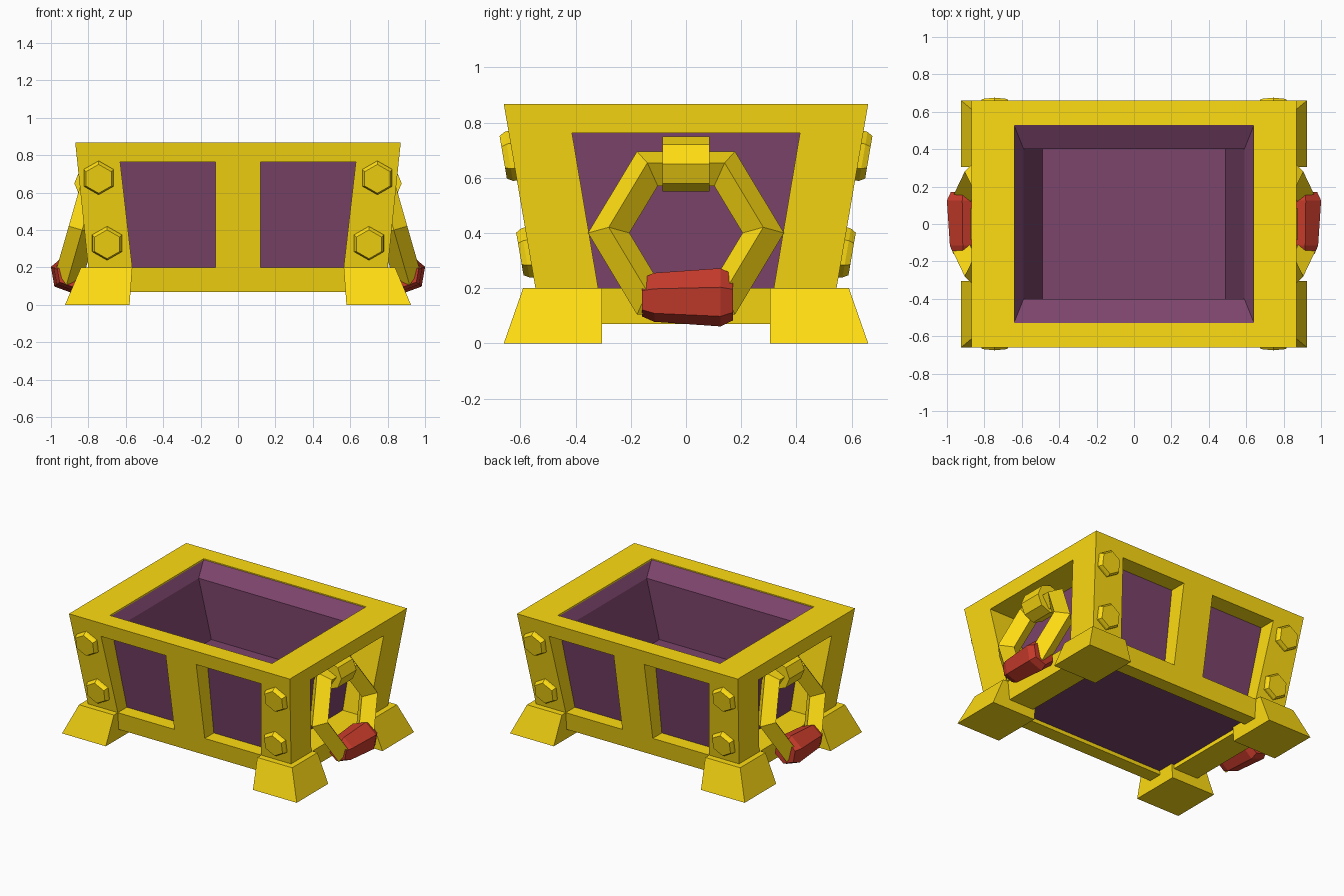
import bpy, bmesh
from math import radians, sin, cos, pi
from mathutils import Matrix, Vector

if "Cube" in bpy.data.objects:
    bpy.data.objects.remove(bpy.data.objects["Cube"])


def material(name, color):
    m = bpy.data.materials.new(name)
    m.diffuse_color = (*color, 1)
    m.use_nodes = True
    m.node_tree.nodes["Principled BSDF"].inputs["Base Color"].default_value = m.diffuse_color
    return m


GOLD = material("gold", (1.0, 0.72, 0.006))
PURPLE = material("purple", (0.2, 0.058, 0.145))
RED = material("red", (0.59, 0.045, 0.025))


def loft(name, rings, mat=None):
    """Skin a list of equal-length point rings and cap both ends."""
    bm = bmesh.new()
    loops = [[bm.verts.new(p) for p in r] for r in rings]
    n = len(loops[0])
    for a, b in zip(loops, loops[1:]):
        for i in range(n):
            j = (i + 1) % n
            bm.faces.new((a[i], a[j], b[j], b[i]))
    bm.faces.new(loops[0][::-1])
    bm.faces.new(loops[-1])
    bmesh.ops.recalc_face_normals(bm, faces=bm.faces)
    me = bpy.data.meshes.new(name)
    bm.to_mesh(me)
    bm.free()
    ob = bpy.data.objects.new(name, me)
    bpy.context.collection.objects.link(ob)
    if mat:
        me.materials.append(mat)
    return ob


def rect(x0, x1, y0, y1, z):
    return [(x0, y0, z), (x1, y0, z), (x1, y1, z), (x0, y1, z)]


def box_ring(hx, hy, z):
    return rect(-hx, hx, -hy, hy, z)


def rod(name, pos, axis, sides, stations, mat, roll=0):
    """Polygonal rod along axis; stations are (distance, radius); one corner points up."""
    rings = [[(r * sin(2 * pi * i / sides), r * cos(2 * pi * i / sides), d)
              for i in range(sides)] for d, r in stations]
    ob = loft(name, rings, mat)
    rot = Vector(axis).to_track_quat('Z', 'Y').to_matrix().to_4x4()
    ob.matrix_world = Matrix.Translation(pos) @ Matrix.Rotation(roll, 4, 'Y') @ rot


def cut(target, cutter):
    mod = target.modifiers.new(cutter.name, 'BOOLEAN')
    mod.operation = 'DIFFERENCE'
    mod.solver = 'EXACT'
    mod.object = cutter
    cutter.hide_render = True
    cutter.hide_set(True)


# Flared frame, hollowed and pierced with windows
frame = loft("frame", [box_ring(0.787, 0.523, 0.07), box_ring(0.87, 0.66, 0.867)], GOLD)
cut(frame, loft("hollow_cutter", [box_ring(0.59, 0.42, 0.05), box_ring(0.641, 0.532, 0.89)]))
for s in (-1, 1):
    prof = [(s * 0.12, 0.2), (s * 0.565, 0.2), (s * 0.63, 0.763), (s * 0.12, 0.763)]
    cut(frame, loft("long_window_cutter", [[(x, y, z) for x, z in prof] for y in (-1, 1)]))
prof = [(-0.318, 0.2), (0.318, 0.2), (0.413, 0.763), (-0.413, 0.763)]
cut(frame, loft("side_window_cutter", [[(x, y, z) for y, z in prof] for x in (-1.2, 1.2)]))

# Inner tub with chamfered mouth
loft("inner_tub", [box_ring(0.597, 0.43, 0.10), box_ring(0.644, 0.535, 0.864),
                   box_ring(0.59, 0.40, 0.79), box_ring(0.49, 0.40, 0.38)], PURPLE)

for sx in (-1, 1):
    for sy in (-1, 1):
        # Corner foot
        loft("foot", [rect(sx * 0.58, sx * 0.925, sy * 0.305, sy * 0.66, 0),
                      rect(sx * 0.565, sx * 0.84, sy * 0.305, sy * 0.59, 0.2)], GOLD)
        # Bolts on the long walls
        for bx, bz in ((0.745, 0.68), (0.70, 0.33)):
            wall = 0.545 + 0.172 * (bz - 0.2)
            axis = Vector((0, sy, -0.172)).normalized()
            rod("bolt", (sx * bx, sy * wall, bz), axis, 6,
                [(-0.03, 0.095), (0.015, 0.09), (0.035, 0.078)], GOLD)

    # Hanging ring handle
    tilt = radians(16)
    bpy.ops.mesh.primitive_torus_add(major_segments=6, minor_segments=4,
                                     major_radius=0.28, minor_radius=0.075)
    ring = bpy.context.object
    ring.name = "ring_handle"
    ring.matrix_world = (Matrix.Translation((sx * 0.833, 0, 0.4))
                         @ Matrix.Rotation(sx * (pi / 2 - tilt), 4, 'Y')
                         @ Matrix.Rotation(pi / 2, 4, 'Z'))
    ring.data.materials.append(GOLD)
    # Tapered grip with bevelled ends on the bottom of the ring
    rod("grip", (sx * (0.833 + 0.2425 * sin(tilt)), 0, 0.4 - 0.2425 * cos(tilt)), (0, 1, 0), 6,
        [(-0.16, 0.07), (-0.115, 0.09), (0.125, 0.107), (0.17, 0.085)], RED, sx * radians(10))
    # Peg holding the ring
    rod("ring_peg", (sx * 0.775, 0, 0.65), (0, 1, 0), 8, [(-0.085, 0.1), (0.085, 0.1)], GOLD)
